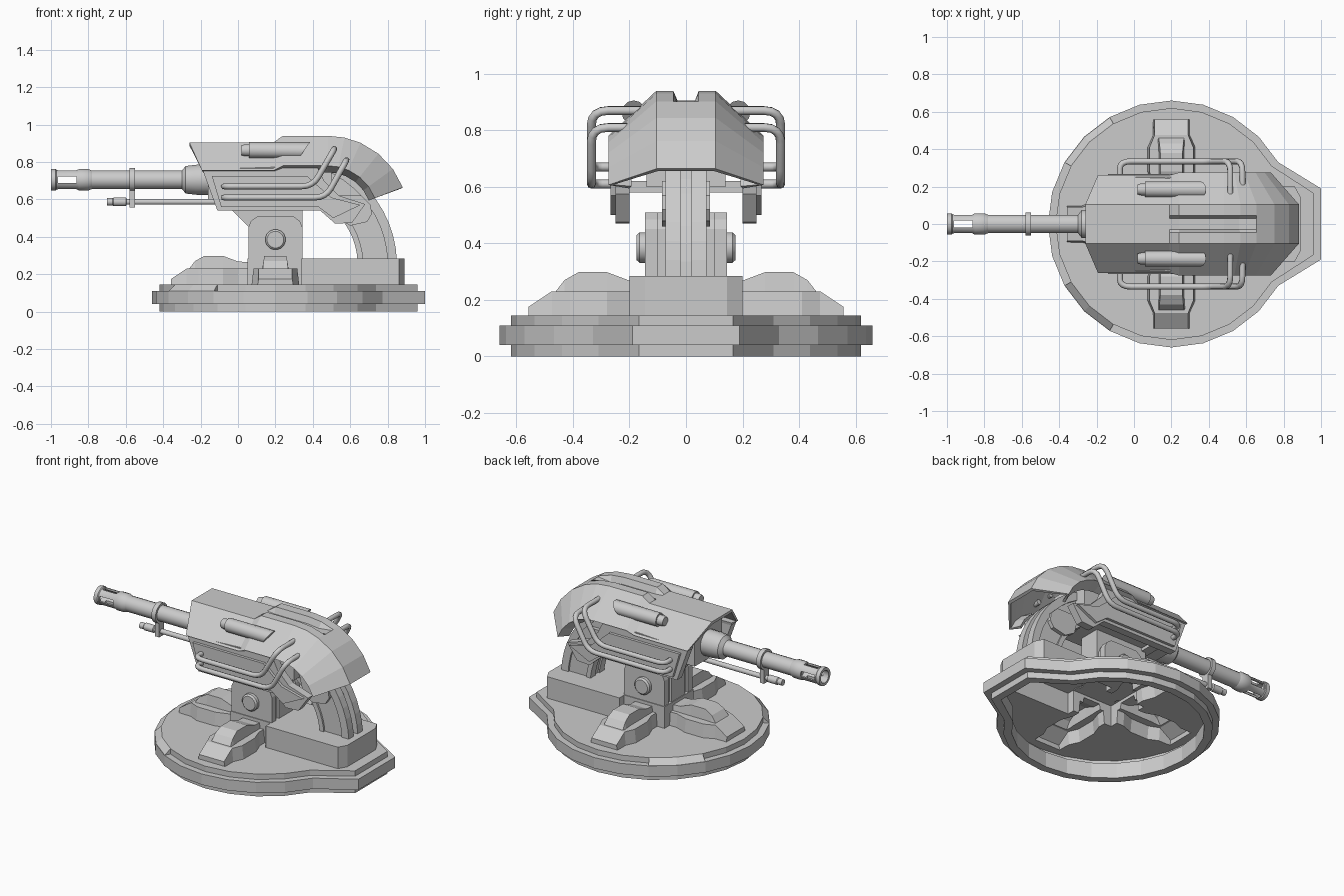
import bpy, bmesh
from math import sin, cos, pi, radians
from mathutils import Vector, Matrix

if "Cube" in bpy.data.objects:
    bpy.data.objects.remove(bpy.data.objects["Cube"])


def make(name, bm, smooth=False):
    bmesh.ops.recalc_face_normals(bm, faces=bm.faces)
    me = bpy.data.meshes.new(name)
    bm.to_mesh(me)
    bm.free()
    ob = bpy.data.objects.new(name, me)
    bpy.context.collection.objects.link(ob)
    if smooth:
        bpy.ops.object.select_all(action='DESELECT')
        ob.select_set(True)
        bpy.context.view_layer.objects.active = ob
        bpy.ops.object.shade_smooth_by_angle(angle=radians(35))
    return ob


def loft(name, rings, caps=True, closed=True, smooth=False, mat=None):
    bm = bmesh.new()
    vs = [[bm.verts.new(p) for p in r] for r in rings]
    n = len(vs[0])
    for a, b in zip(vs, vs[1:]):
        for i in range(n if closed else n - 1):
            j = (i + 1) % n
            bm.faces.new((a[i], a[j], b[j], b[i]))
    if caps:
        bm.faces.new(vs[0])
        bm.faces.new(vs[-1])
    if mat:
        bm.transform(mat)
    return make(name, bm, smooth)


def slab_y(name, pts, y0, y1):
    return loft(name, [[(x, y, z) for x, z in pts] for y in (y0, y1)])


def slab_z(name, pts, z0, z1):
    return loft(name, [[(x, y, z) for x, y in pts] for z in (z0, z1)])


def box(name, x0, x1, y0, y1, z0, z1):
    return slab_z(name, [(x0, y0), (x1, y0), (x1, y1), (x0, y1)], z0, z1)


def lathe(name, prof, y, z, n=16, mat=None):
    rings = [[(x, y + r * cos(2 * pi * (i + .5) / n), z + r * sin(2 * pi * (i + .5) / n))
              for i in range(n)] for x, r in prof]
    return loft(name, rings, smooth=True, mat=mat)


def boolean(ob, others, op):
    for o in others:
        m = ob.modifiers.new("bool", 'BOOLEAN')
        m.object, m.operation, m.solver = o, op, 'EXACT'
    dg = bpy.context.evaluated_depsgraph_get()
    me = bpy.data.meshes.new_from_object(ob.evaluated_get(dg))
    ob.modifiers.clear()
    ob.data = me
    for o in others:
        bpy.data.objects.remove(o)


def pipe(name, pts, r, bend=.06):
    # round each corner, then sweep a circle along the path
    P = [Vector(p) for p in pts]
    path = [P[0]]
    for a, b, c in zip(P, P[1:], P[2:]):
        p = b + (a - b).normalized() * min(bend, (a - b).length * .45)
        q = b + (c - b).normalized() * min(bend, (c - b).length * .45)
        path += [p * (1 - t) ** 2 + b * 2 * t * (1 - t) + q * t * t for t in (0, .25, .5, .75, 1)]
    path.append(P[-1])
    cu = bpy.data.curves.new(name, 'CURVE')
    cu.dimensions, cu.bevel_depth, cu.bevel_resolution, cu.use_fill_caps = '3D', r, 2, True
    sp = cu.splines.new('POLY')
    sp.points.add(len(path) - 1)
    for s, p in zip(sp.points, path):
        s.co = (*p, 1)
    tmp = bpy.data.objects.new(name + "_path", cu)
    bpy.context.collection.objects.link(tmp)
    dg = bpy.context.evaluated_depsgraph_get()
    me = bpy.data.meshes.new_from_object(tmp.evaluated_get(dg))
    bpy.data.objects.remove(tmp)
    ob = bpy.data.objects.new(name, me)
    bpy.context.collection.objects.link(ob)


# Base plate: round with a blunt tail, stepped rim
CX = .2


def plan(r, z):
    pts = [(CX + r * cos(radians(a)), r * sin(radians(a)), z) for a in range(30, 331, 15)]
    e = .66 - r
    return pts + [(1 - e, -.19 + .6 * e, z), (1 - e, .19 - .6 * e, z)]


base = loft("base_plate", [plan(r, z) for r, z in
            ((.62, 0), (.62, .04), (.66, .04), (.66, .11), (.62, .11), (.62, .145))])

# Raised deck and the three feet with humps, merged into the plate
parts = [slab_z("deck", [(.05, -.15), (.34, -.15), (.34, -.2), (.86, -.2), (.89, -.145),
                         (.89, .145), (.86, .2), (.34, .2), (.34, .15), (.05, .15)], .1, .285)]
foot = [(.558, .1, .175), (.475, .1, .23), (.41, .13, .23), (.28, .13, .23), (.2, .1, .23), (.1, .1, .23)]
hump = [(.465, .08, .225), (.43, .075, .27), (.38, .07, .298), (.28, .07, .298), (.2, .07, .268), (.1, .07, .262)]
for ang in (90, 180, 270):
    m = Matrix.Translation((CX, 0, 0)) @ Matrix.Rotation(radians(ang), 4, 'Z')
    for nm, sec, low, top in (("foot", foot, .12, .9), ("hump", hump, .2, .85)):
        parts.append(loft(nm, [[(d, -w, low), (d, w, low), (d, w * top, z), (d, -w * top, z)]
                               for d, w, z in sec], mat=m))
boolean(base, parts, 'UNION')
bm = bmesh.new()
bm.from_mesh(base.data)
bmesh.ops.delete(bm, geom=[f for f in bm.faces if f.calc_center_median().z < .001], context='FACES')
bm.to_mesh(base.data)
bm.free()
loft("underside_rim", [plan(.62, 0), plan(.57, 0), plan(.57, .1)], caps=False)
for s in (1, -1):
    loft("rim_chamfer", [[(CX + r * cos(radians(a)), s * r * sin(radians(a)), z)
         for r, z in ((.66, .108), (.62, .145), (.61, .108))] for a in (120, 135, 150)])

# Yoke: inner mount, side plates, pivot bosses
slab_y("gun_mount", [(-.03, .6), (-.03, .54), (.055, .455), (.055, .28), (.345, .28), (.345, .6)], -.07, .07)
cheek = [(.055, .28), (.345, .28), (.345, .45), (.33, .485), (.295, .51), (.105, .51), (.07, .485), (.055, .45)]
for s in (1, -1):
    slab_y("yoke_plate", cheek, s * .1, s * .145)
    slab_y("yoke_spacer", [(CX + (x - CX) * .9, z) for x, z in cheek], s * .07, s * .1)
    turn = Matrix.Translation((.2, 0, .385)) @ Matrix.Rotation(s * pi / 2, 4, 'Z')
    lathe("pivot_boss", [(.14, .055), (.165, .055), (.175, .045)], 0, 0, mat=turn)


# Rear arch with ribs
def arc(r0, r1, a0=2, a1=82, n=12):
    A = [radians(a0 + (a1 - a0) * i / n) for i in range(n + 1)]
    return [(.25 + r1 * cos(a), .25 + r1 * sin(a)) for a in A] + \
           [(.25 + r0 * cos(a), .25 + r0 * sin(a)) for a in reversed(A)]


slab_y("arch_core", arc(.4, .565), -.06, .06)
for s in (1, -1):
    slab_y("arch_outer_rail", arc(.55, .6), s * .02, s * .072)
    slab_y("arch_inner_rail", arc(.39, .42), s * .02, s * .072)
    slab_y("arch_clamp", [(.5, .62), (.53, .5), (.6, .46), (.69, .48), (.715, .52), (.71, .57), (.66, .62)],
           s * .05, s * .085)

# Receiver and barrel
box("receiver", -.16, .5, -.14, .14, .6, .85)
box("panel_cross_bar", -.06, 0, -.21, .21, .58, .62)
lathe("barrel", [(-.8, .05), (-.3, .05), (-.28, .075), (-.22, .082), (-.14, .082)], 0, .705)
muzzle = lathe("muzzle", [(-.78, .002), (-.78, .05), (-.8, .058), (-.85, .058), (-.86, .053), (-.97, .053),
                          (-.975, .058), (-1, .058), (-1, .04), (-.83, .04), (-.83, .002)], 0, .705)
boolean(muzzle, [box("slot_a", -.962, -.863, -.1, .1, .687, .723),
                 box("slot_b", -.962, -.863, -.018, .018, .6, .8)], 'DIFFERENCE')
lathe("barrel_ring", [(-.58, .045), (-.58, .064), (-.55, .064), (-.55, .045)], 0, .705)
box("ring_hanger", -.58, -.55, -.025, .025, .556, .66)
lathe("lower_rod", [(-.7, .012), (-.7, .02), (-.67, .02), (-.665, .024), (-.6, .024), (-.595, .016),
                    (-.1, .016)], 0, .587, n=12)

# Hood: faceted section swept straight, then around the rear
HX, HZ = .48, .51


def section(x, ang, R, g, lean=0.0):
    ca, sa = cos(radians(ang)), sin(radians(ang))
    drop = .16 if R > .4 else .15
    w = .275 if R > .4 else .262
    half = [(.2, .235), (w, R - drop), (.105, R), (.045, R), (.03, g)]
    out = []
    for y, r in half + [(-y, r) for y, r in reversed(half)]:
        out.append((x + lean * (R - r) + r * sa, y, HZ + r * ca))
    return out


rows = [section(-.26, 0, .395, .395, .45), section(.19, 0, .395, .395), section(.24, 0, .43, .39)]
rows += [section(HX, a, .43, .39 if a < 20 else .43) for a in (0, 12, 24, 39, 54, 69)]
hood = loft("hood", rows, caps=False, closed=False)
m = hood.modifiers.new("thickness", 'SOLIDIFY')
m.thickness, m.offset = .018, 0
m.offset = -1 if hood.data.polygons[4].normal.z > 0 else 1

# Side armour, pipes and canisters
plate = [(-.19, .76), (-.11, .54), (.44, .54), (.52, .47), (.61, .475), (.68, .575), (.54, .62), (.46, .7), (.42, .78)]
inset = [(-.14, .725), (-.09, .56), (.43, .56), (.51, .5), (.655, .57), (.5, .61), (.43, .67), (.37, .725)]
for s in (1, -1):
    slab_y("side_panel", plate, s * .2, s * .25)
    slab_y("side_panel_inset", inset, s * .25, s * .268)
    for z, x1, x2, z2, y2 in ((.67, .4, .515, .87, .15), (.61, .47, .58, .81, .18)):
        pipe("side_pipe", [(-.075, s * .25, z), (-.075, s * .335, z), (x1, s * .335, z),
                           (x2, s * .335, z2), (x2, s * y2, z2)], .016)
    n = 12
    loft("canister", [[(x + k * sin(2 * pi * i / n), s * .185 + .043 * cos(2 * pi * i / n),
                        .863 + .043 * sin(2 * pi * i / n)) for i in range(n)]
                      for x, k in ((.06, 0), (.355, .03))], smooth=True)
    lathe("canister_tip", [(.02, .015), (.02, .028), (.04, .033), (.07, .033)], s * .185, .863, n=12)
